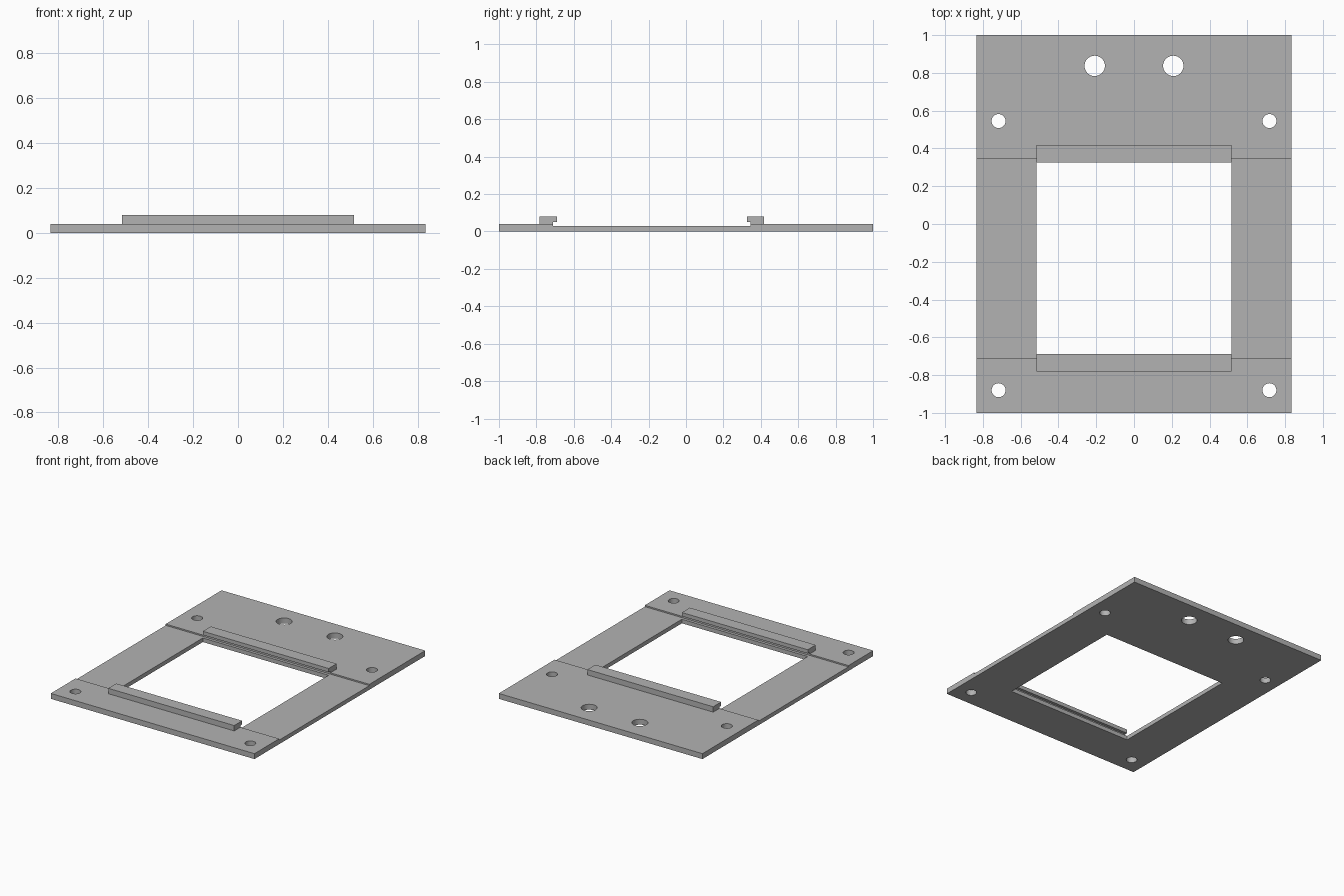
import bpy
import bmesh

cube = bpy.data.objects.get("Cube")
if cube:
    bpy.data.objects.remove(cube, do_unlink=True)

grey = bpy.data.materials.new("mid grey")
grey.use_nodes = True
grey.diffuse_color = (0.45, 0.45, 0.45, 1)
grey.node_tree.nodes["Principled BSDF"].inputs["Base Color"].default_value = grey.diffuse_color

HALF_X, HALF_Y = 0.835, 1.0
MID_Y = -0.182                          # centre of the window and slot
WIN_X, WIN_Y = 0.516, 0.507             # half sizes of the window
STEP_Y, RAIL_Y = 0.528, 0.60            # slot wall and outer rail face
FLOOR_Z, PLATE_Z, LIP_Z, TOP_Z = 0.03, 0.04, 0.052, 0.08


def add_object(name, bm):
    bmesh.ops.recalc_face_normals(bm, faces=bm.faces)
    mesh = bpy.data.meshes.new(name)
    bm.to_mesh(mesh)
    bm.free()
    mesh.materials.append(grey)
    obj = bpy.data.objects.new(name, mesh)
    bpy.context.collection.objects.link(obj)
    return obj


def extrude_x(name, profile, half):
    """Sweep a closed (y, z) profile from -half to half along x."""
    bm = bmesh.new()
    face = bm.faces.new([bm.verts.new((-half, y, z)) for y, z in profile])
    swept = bmesh.ops.extrude_face_region(bm, geom=[face])["geom"]
    verts = [v for v in swept if isinstance(v, bmesh.types.BMVert)]
    bmesh.ops.translate(bm, verts=verts, vec=(2 * half, 0, 0))
    return add_object(name, bm)


def cut(target, cutter):
    mod = target.modifiers.new("cut", "BOOLEAN")
    mod.operation, mod.solver, mod.object = "DIFFERENCE", "EXACT", cutter
    bpy.context.view_layer.objects.active = target
    bpy.ops.object.modifier_apply(modifier=mod.name)
    bpy.data.objects.remove(cutter, do_unlink=True)


def hole(target, x, y, radius):
    bm = bmesh.new()
    bmesh.ops.create_cone(bm, cap_ends=True, segments=40, radius1=radius,
                          radius2=radius, depth=0.4)
    bmesh.ops.translate(bm, verts=bm.verts, vec=(x, y, 0))
    cut(target, add_object("hole_cutter", bm))


# Base plate with a shallow slot across its full width
near, far = MID_Y - STEP_Y, MID_Y + STEP_Y
plate = extrude_x("base_plate", [
    (-HALF_Y, 0), (HALF_Y, 0), (HALF_Y, PLATE_Z), (far, PLATE_Z),
    (far, FLOOR_Z), (near, FLOOR_Z), (near, PLATE_Z), (-HALF_Y, PLATE_Z)], HALF_X)

# Window opening
y0, y1 = MID_Y - WIN_Y, MID_Y + WIN_Y
cut(plate, extrude_x("window_cutter", [(y0, -1), (y1, -1), (y1, 1), (y0, 1)], WIN_X))

# Corner screw holes and the larger pair at the back
for side in (-1, 1):
    hole(plate, side * 0.717, 0.545, 0.037)
    hole(plate, side * 0.717, -0.88, 0.037)
    hole(plate, side * 0.208, 0.837, 0.054)

# Overhanging retaining rails, mirrored about the window centre
for name, s in (("front_rail", -1), ("back_rail", 1)):
    profile = [(RAIL_Y, PLATE_Z), (RAIL_Y, TOP_Z), (WIN_Y, TOP_Z),
               (WIN_Y, LIP_Z), (STEP_Y, LIP_Z), (STEP_Y, PLATE_Z)]
    extrude_x(name, [(MID_Y + s * y, z) for y, z in profile], WIN_X)

# Smooth hole walls, sharp edges elsewhere
bpy.ops.object.select_all(action="DESELECT")
plate.select_set(True)
bpy.context.view_layer.objects.active = plate
bpy.ops.object.shade_smooth_by_angle()
